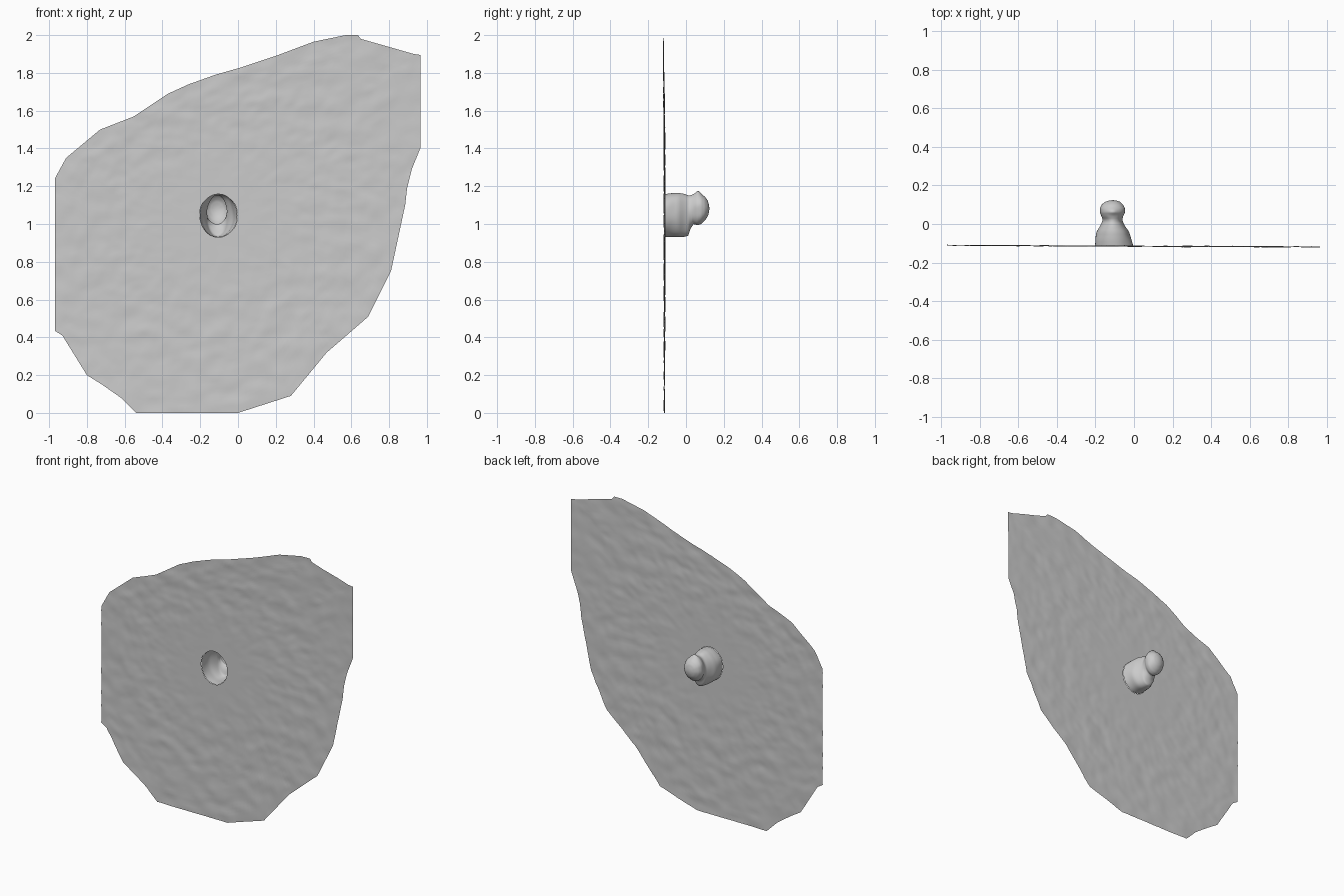
import bpy, bmesh, math
from mathutils import Vector, noise

if "Cube" in bpy.data.objects:
    bpy.data.objects.remove(bpy.data.objects["Cube"])

grey = bpy.data.materials.new("plain grey")
grey.use_nodes = True
colour = (0.6, 0.6, 0.6, 1)
grey.diffuse_color = colour
grey.node_tree.nodes["Principled BSDF"].inputs["Base Color"].default_value = colour

# Ragged border of the sheet as (x, z), clockwise from the right-hand side
BORDER = [(-.97, 1.24), (-.91, 1.35), (-.73, 1.5), (-.55, 1.57), (-.37, 1.69), (-.26, 1.74),
          (-.12, 1.79), (.02, 1.83), (.2, 1.89), (.4, 1.965), (.57, 2), (.635, 2), (.65, 1.98),
          (.93, 1.9), (.965, 1.895), (.965, 1.4), (.92, 1.29), (.895, 1.19), (.885, 1.1),
          (.81, .75), (.69, .51), (.54, .38), (.47, .32), (.28, .09), (0, 0), (-.54, 0),
          (-.62, .08), (-.72, .15), (-.8, .2), (-.93, .41), (-.97, .435)]
# Cross-sections of the hollow figure: y, centre x, half width, bottom z, top z
SECTIONS = [(-.113, -.104, .1, .93, 1.158), (-.08, -.107, .095, .932, 1.163),
            (-.04, -.108, .085, .93, 1.165), (-.01, -.11, .066, .932, 1.16),
            (.012, -.11, .054, .937, 1.152), (.024, -.11, .052, .975, 1.152),
            (.04, -.112, .057, 1.0, 1.158), (.06, -.112, .066, .993, 1.163),
            (.08, -.112, .066, 1.0, 1.158), (.1, -.112, .056, 1.018, 1.145),
            (.115, -.111, .038, 1.04, 1.125), (.122, -.111, .018, 1.062, 1.1)]
CENTRE = Vector((-.104, 1.044))


def relief(x, z):
    """Depth of the gently uneven sheet."""
    bumps = noise.noise(Vector((x * 9, z * 13, 2))) + .5 * noise.noise(Vector((x * 20, z * 26, 7)))
    tilt = -.114 - .004 * x - .007 * max(0, z - 1.5) - .004 * max(0, .5 - z)
    far = min(1, max(0, (Vector((x, z)) - CENTRE).length - .12) * 2)
    return tilt + .004 * far * bumps


def split_border(step):
    """Border points with every edge divided into short pieces."""
    points = []
    for a, b in zip(BORDER, BORDER[1:] + BORDER[:1]):
        a, b = Vector(a), Vector(b)
        count = math.ceil((b - a).length / step)
        points += [a.lerp(b, i / count) for i in range(count)]
    return points


def section_point(section, angle):
    """Point on a slightly lumpy oval cross-section."""
    y, cx, half, low, high = section
    c, s = math.cos(angle), math.sin(angle)
    lump = 1 + .07 * noise.noise(Vector((c * 1.6, y * 18, s * 1.6)))
    x = cx + half * lump * c
    z = (low + high) / 2 + (high - low) / 2 * s
    # small crest on top of the head
    crest = .014 * math.exp(-((y - .065) / .014) ** 2 - ((x + .11) / .03) ** 2) * max(0, s)
    return Vector((x, y, z + crest))


def loft(name, rings, cap=False):
    """Skin closed rings of points into a smooth open surface."""
    bm = bmesh.new()
    rows = [[bm.verts.new(p) for p in ring] for ring in rings]
    for inner, outer in zip(rows, rows[1:]):
        for i in range(len(inner)):
            bm.faces.new((inner[i - 1], inner[i], outer[i], outer[i - 1]))
    if cap:
        middle = sum((v.co for v in rows[-1]), Vector()) / len(rows[-1])
        tip = bm.verts.new(middle + Vector((0, .003, 0)))
        for i in range(len(rows[-1])):
            bm.faces.new((rows[-1][i - 1], rows[-1][i], tip))
    for face in bm.faces:
        face.smooth = True
    mesh = bpy.data.meshes.new(name)
    bm.to_mesh(mesh)
    bm.free()
    mesh.materials.append(grey)
    obj = bpy.data.objects.new(name, mesh)
    bpy.context.collection.objects.link(obj)
    return obj


border = split_border(.03)
angles = [math.atan2(p.y - CENTRE.y, p.x - CENTRE.x) for p in border]

# Sheet: rings spreading from the opening to the border
opening = [section_point(SECTIONS[0], a) for a in angles]
sheet_rings = []
for k in range(51):
    t = k / 50
    ring = []
    for hole, edge in zip(opening, border):
        p = Vector((hole.x, hole.z)).lerp(edge, t)
        ring.append(Vector((p.x, relief(p.x, p.y), p.y)))
    sheet_rings.append(ring)
sheet = loft("ground_sheet", sheet_rings)

# Figure: hollow shell rising behind the sheet, open at the front
turns = [math.tau * i / 48 for i in range(48)]
figure_rings = []
for a, b in zip(SECTIONS, SECTIONS[1:]):
    for k in range(3):
        mix = [u + (v - u) * k / 3 for u, v in zip(a, b)]
        figure_rings.append([section_point(mix, t) for t in turns])
figure_rings.append([section_point(SECTIONS[-1], t) for t in turns])
figure = loft("hollow_figure", figure_rings, cap=True)
# outer side faces out
figure.data.flip_normals()
soften = figure.modifiers.new("soften", 'SMOOTH')
soften.factor = .4
soften.iterations = 2
